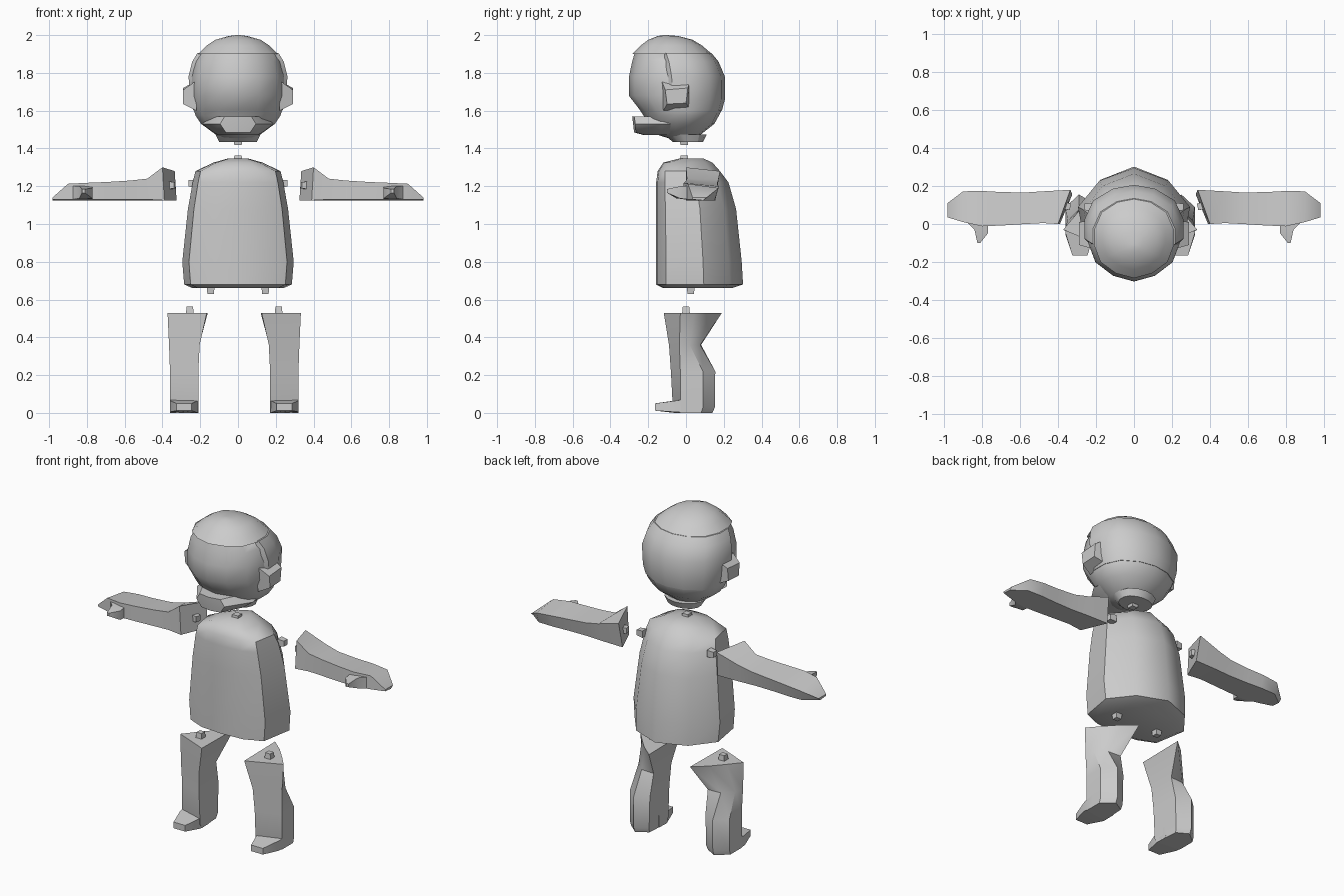
import bpy, bmesh
from math import radians
from mathutils import Vector


def loft(name, rings, angle=40):
    """Skin a list of equal-length rings and cap both ends."""
    bm = bmesh.new()
    vs = [[bm.verts.new(p) for p in r] for r in rings]
    n = len(vs[0])
    for a, b in zip(vs, vs[1:]):
        for i in range(n):
            j = (i + 1) % n
            bm.faces.new((a[i], a[j], b[j], b[i]))
    bm.faces.new(vs[0][::-1])
    bm.faces.new(vs[-1])
    bmesh.ops.recalc_face_normals(bm, faces=bm.faces)
    me = bpy.data.meshes.new(name)
    bm.to_mesh(me)
    bm.free()
    me.shade_smooth()
    me.set_sharp_from_angle(angle=radians(angle))
    ob = bpy.data.objects.new(name, me)
    bpy.context.collection.objects.link(ob)
    return ob


def section(half, z, w, yf, yb):
    """Symmetric ring from half-profile fractions (x 0..1, y 0..1)."""
    pts = [(x * w, yf + t * (yb - yf), z) for x, t in half]
    return pts + [(-x, y, z) for x, y, z in reversed(pts) if abs(x) > 1e-5]


def flip(rings, shift=0):
    return [[(shift - x, y, z) for x, y, z in r] for r in rings]


def peg(name, base, tip, r=0.03):
    """Small four-sided joint stub."""
    a, b = Vector(base), Vector(tip)
    d = (b - a).normalized()
    u = d.orthogonal().normalized()
    v = d.cross(u)
    return loft(name, [[c + (u * p + v * q) * s for p, q in ((1, 0), (0, 1), (-1, 0), (0, -1))]
                       for c, s in ((a, r), (b, r * .8))], 20)


# Torso: flattish front, narrow sharp-edged sides, rounded back
TORSO = [(0, 0), (.5, .02), (.88, .12), (1, .55), (.62, .85), (0, 1)]
loft("torso", [section(TORSO, *r) for r in (
    (.66, .24, -.12, .24), (.68, .285, -.16, .302), (.80, .295, -.16, .295), (1.08, .265, -.16, .265),
    (1.22, .24, -.158, .225), (1.28, .225, -.15, .18), (1.325, .13, -.12, .14), (1.348, .05, -.03, .09))], 45)

# Head: rounded lofted ball with pointed front and back centre
HEAD = [(0, 0), (.45, .06), (.83, .2), (1, .42), (1, .62), (.82, .83), (.42, .96), (0, 1)]
loft("head", [section(HEAD, *r) for r in (
    (1.45, .07, -.08, .04), (1.475, .12, -.16, .08), (1.53, .195, -.2, .15), (1.575, .225, -.225, .175),
    (1.605, .235, -.245, .19), (1.68, .245, -.303, .205), (1.78, .245, -.302, .205), (1.86, .225, -.285, .165),
    (1.905, .195, -.272, .13))], 60)

# Hair: back shell cut flat ahead of the ears, plus crown over the brow
hair = [section(HEAD, *r) for r in (
    (1.6, .236, -.24, .19), (1.66, .252, -.27, .206), (1.78, .262, -.28, .206), (1.86, .242, -.28, .172),
    (1.905, .215, -.28, .135))]
loft("hair_back", [[(x, max(y, -.12), z) for x, y, z in r] for r in hair], 40)
loft("hair_crown", [section(HEAD, *r) for r in (
    (1.9, .212, -.285, .137), (1.945, .165, -.24, .085), (1.975, .12, -.2, .035), (1.995, .05, -.15, -.04),
    (2.0, .01, -.12, -.1))], 50)

# Jaw jutting out below the face
JAW = [(0, 0), (.5, .04), (1, .55), (.9, 1)]
loft("jaw", [section(JAW, *r) for r in (
    (1.47, .1, -.22, -.03), (1.485, .13, -.275, -.02), (1.53, .19, -.28, 0), (1.57, .14, -.285, 0))], 30)

# Collar and neck stubs
loft("collar", [section(HEAD, *r) for r in ((1.435, .1, -.07, .09), (1.475, .12, -.12, .11))], 30)
peg("head_peg", (0, -.01, 1.45), (0, -.01, 1.418), .034)
peg("neck_peg", (0, -.01, 1.325), (0, -.01, 1.362), .034)

# Arm: four-sided sections front-bottom, front-top, back-top, back-bottom
arm = [[(.39, 0, 1.125), (.40, 0, 1.30), (.335, .18, 1.28), (.325, .155, 1.125)]]
for x, yf, yb, zt, zk in ((.48, .005, .172, 1.24, 1.235), (.57, 0, .166, 1.23, 1.215), (.70, -.008, .168, 1.222, 1.205),
                          (.80, -.012, .174, 1.218, 1.2), (.90, .01, .172, 1.213, 1.19),
                          (.982, .035, .11, 1.14, 1.14)):
    arm.append([(x, yf, 1.13), (x, yf, zt), (x, yb, zk), (x, yb - .02, 1.125)])
thumb = [[(.77, .02, 1.13), (.77, .02, 1.2), (.89, .02, 1.2), (.89, .02, 1.13)],
         [(.77, -.05, 1.135), (.77, -.05, 1.19), (.84, -.03, 1.2), (.84, -.03, 1.135)],
         [(.81, -.1, 1.165), (.81, -.1, 1.185), (.825, -.1, 1.185), (.825, -.1, 1.165)]]

# Leg: triangular top, rounded calf; B inner front, A outer front, outer, back, inner
leg = []
for z, b, a, o, k, i in (
        (0.0, (.17, -.05), (.32, -.03), (.32, .08), (.25, .14), (.18, .1)),
        (.03, (.17, -.07), (.32, -.03), (.32, .09), (.25, .153), (.175, .11)),
        (.22, (.17, -.08), (.32, -.03), (.32, .09), (.25, .155), (.17, .11)),
        (.36, (.163, -.09), (.325, -.035), (.31, .02), (.25, .075), (.165, .08)),
        (.53, (.125, -.118), (.333, -.03), (.27, .045), (.2, .122), (.12, .19))):
    leg.append([(x, y, z) for x, y in (b, a, o, k, i)])
# Foot: low wedge reaching forward
foot = [[(.172, .02, 0), (.32, .02, 0), (.32, .02, .075), (.172, .02, .075)],
        [(.172, -.06, 0), (.32, -.06, .005), (.32, -.05, .065), (.172, -.06, .065)],
        [(.205, -.165, .012), (.285, -.165, .012), (.285, -.165, .05), (.205, -.165, .05)]]

# Ear block
ear = [[(.22, -.12, 1.6), (.22, .02, 1.61), (.22, .02, 1.76), (.22, -.13, 1.76)],
       [(.29, -.1, 1.635), (.29, 0, 1.64), (.29, .01, 1.72), (.29, -.11, 1.71)]]

# Mirrored pairs (the left leg sits slightly further out)
for name, rings, shift, ang in (("arm", arm, 0, 40), ("thumb", thumb, 0, 40), ("leg", leg, -.04, 40),
                                ("foot", foot, -.04, 30), ("ear", ear, 0, 30)):
    loft("right_" + name, rings, ang)
    loft("left_" + name, flip(rings, shift), ang)

# Joint pegs for shoulders and hips
for side, s in (("right", 1), ("left", -1)):
    peg(side + "_shoulder_peg", (s * .22, .09, 1.215), (s * .262, .09, 1.215))
    peg(side + "_arm_peg", (s * .38, .1, 1.205), (s * .335, .09, 1.205))
    peg(side + "_hip_peg", (s * .145, .025, .67), (s * .145, .025, .63))
    hx = .215 if s > 0 else -.255
    peg(side + "_leg_peg", (hx, 0, .52), (hx, 0, .562))
